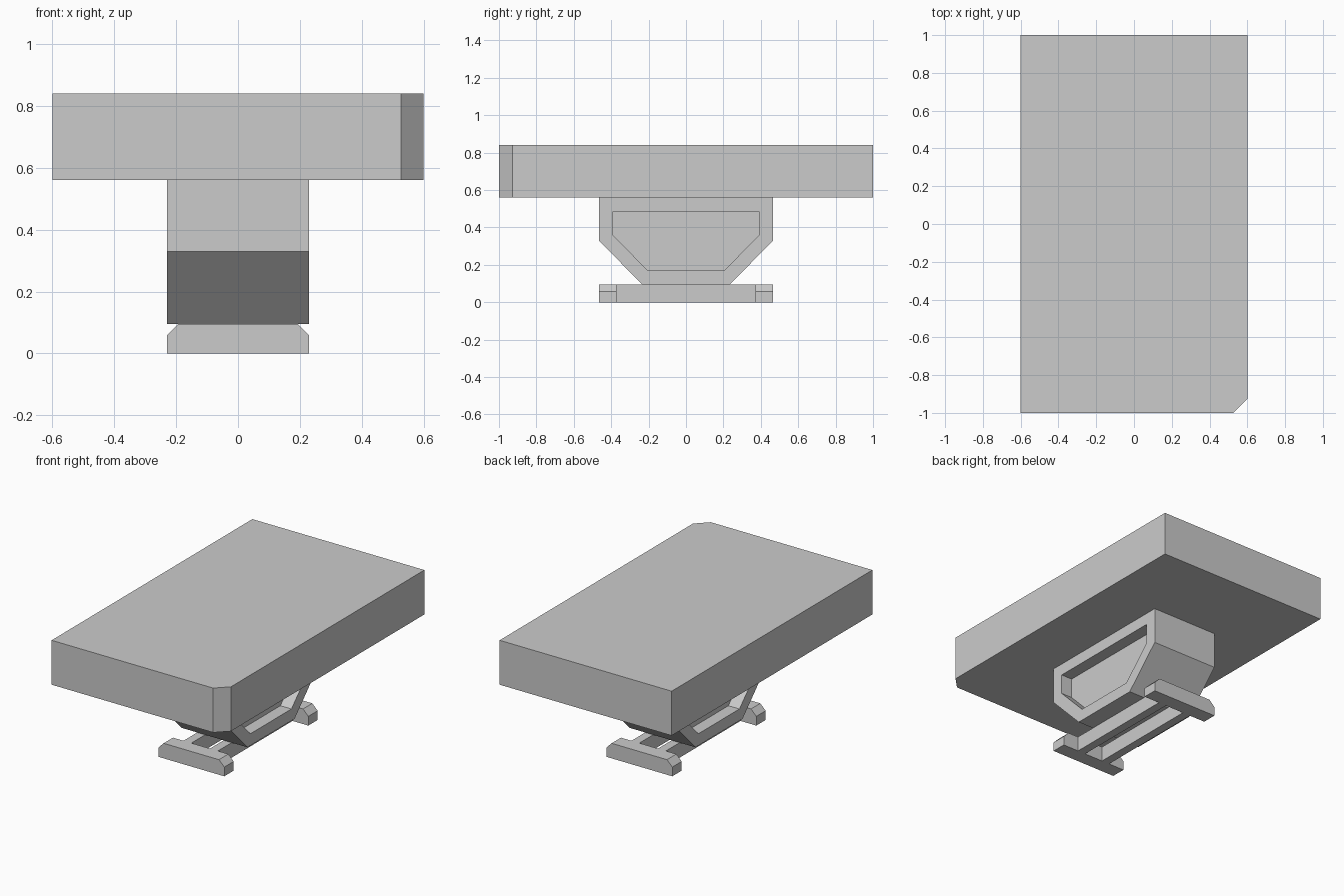
import bpy, bmesh
from mathutils import Vector

if "Cube" in bpy.data.objects:
    bpy.data.objects.remove(bpy.data.objects["Cube"])


def prism(name, points, axis, start, end, pocket=None):
    """Extrude a 2D profile along an axis; pocket=(rim, depth) recesses both end faces."""
    place = {'X': lambda a, b: (start, a, b),
             'Y': lambda a, b: (a, start, b),
             'Z': lambda a, b: (a, b, start)}[axis]
    bm = bmesh.new()
    first = bm.faces.new([bm.verts.new(place(a, b)) for a, b in points])
    out = bmesh.ops.extrude_face_region(bm, geom=[first], use_keep_orig=True)['geom']
    last = next(f for f in out if isinstance(f, bmesh.types.BMFace))
    shift = Vector([(end - start) * (axis == k) for k in 'XYZ'])
    bmesh.ops.translate(bm, verts=list(last.verts), vec=shift)
    bmesh.ops.recalc_face_normals(bm, faces=bm.faces[:])
    if pocket:
        rim, depth = pocket
        caps = [first, last]
        bmesh.ops.inset_individual(bm, faces=caps, thickness=rim, use_even_offset=True)
        bmesh.ops.inset_individual(bm, faces=caps, thickness=0, depth=-depth)
    mesh = bpy.data.meshes.new(name)
    bm.to_mesh(mesh)
    bm.free()
    obj = bpy.data.objects.new(name, mesh)
    bpy.context.collection.objects.link(obj)
    return obj


def mirrored(half):
    """Complete a right-hand half profile with its reflection."""
    return half + [(-a, b) for a, b in reversed(half)]


# Slab with one clipped front corner
prism("top_slab", [(-0.6, -1), (0.527, -1), (0.6, -0.927), (0.6, 1), (-0.6, 1)],
      'Z', 0.56, 0.84)

# Tapered housing, recessed on both sides
prism("housing", mirrored([(0.235, 0.095), (0.465, 0.33), (0.465, 0.56)]),
      'X', -0.23, 0.23, pocket=(0.074, 0.077))

# Base: chamfered end bars joined by two rails
bar = mirrored([(0.23, 0), (0.23, 0.058), (0.193, 0.095)])
rail = [(0.065, 0), (0.12, 0), (0.12, 0.095), (0.065, 0.095)]
for side, bar_name, rail_name in ((-1, "front_foot_bar", "left_rail"),
                                  (1, "back_foot_bar", "right_rail")):
    prism(bar_name, bar, 'Y', side * 0.372, side * 0.465)
    prism(rail_name, [(side * x, z) for x, z in rail], 'Y', -0.372, 0.372)
